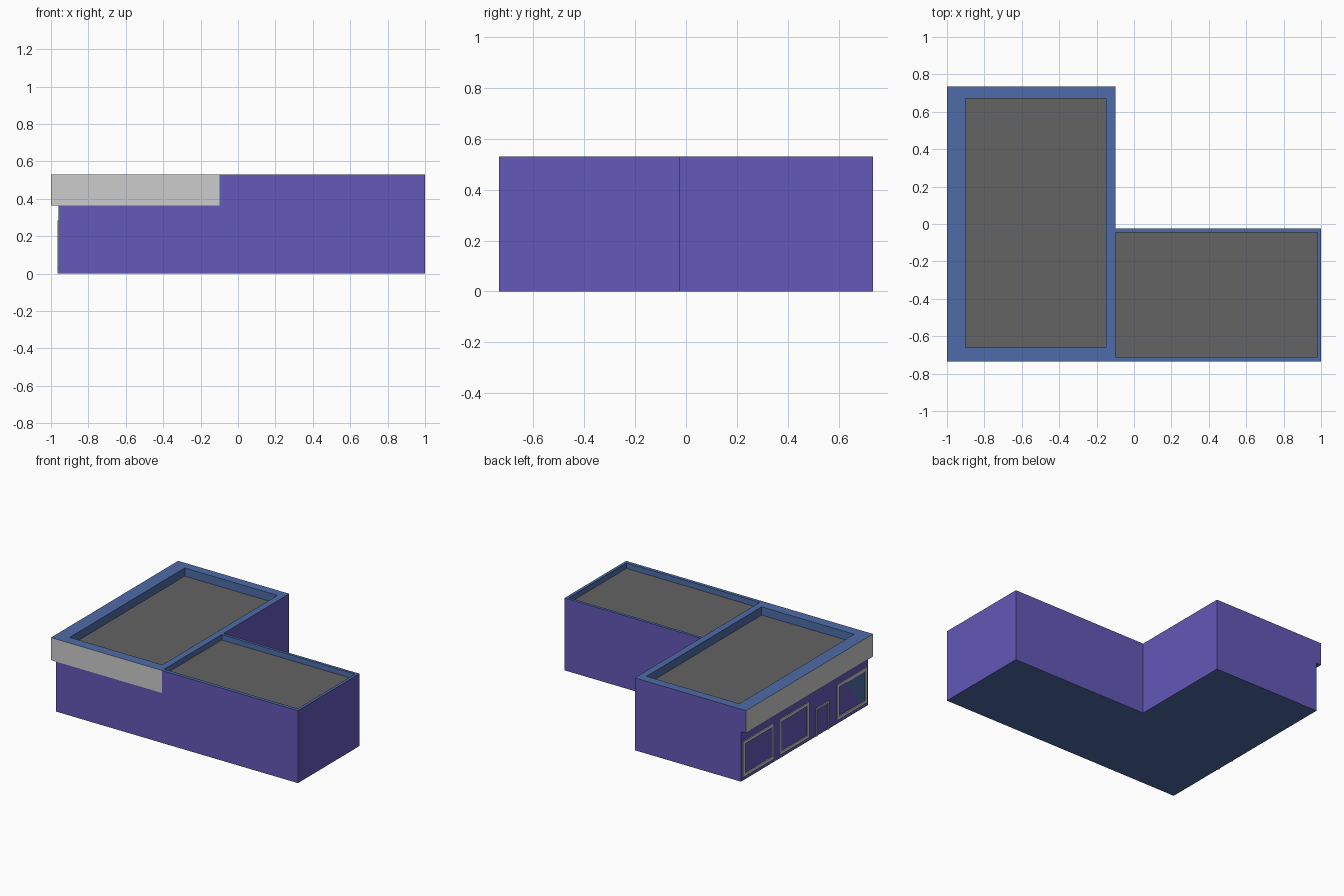
import bpy

if "Cube" in bpy.data.objects:
    bpy.data.objects.remove(bpy.data.objects["Cube"])


def material(name, hex_rgb):
    lin = []
    for i in (0, 2, 4):
        c = int(hex_rgb[i:i + 2], 16) / 255
        lin.append(c / 12.92 if c <= 0.04045 else ((c + 0.055) / 1.055) ** 2.4)
    m = bpy.data.materials.new(name)
    m.diffuse_color = (*lin, 1)
    m.use_nodes = True
    m.node_tree.nodes["Principled BSDF"].inputs["Base Color"].default_value = m.diffuse_color
    return m


PURPLE, BLUE, ROOF, GREY = range(4)
MATS = [material("purple wall", "6358B8"), material("blue trim", "4E6CA8"),
        material("dark grey roof", "636363"), material("light grey", "CCCCCC")]


def build(name, faces):
    """faces: list of (corner points, material index)"""
    verts, polys = [], []
    for pts, _ in faces:
        polys.append(range(len(verts), len(verts) + len(pts)))
        verts += pts
    me = bpy.data.meshes.new(name)
    me.from_pydata(verts, [], [list(p) for p in polys])
    for m in MATS:
        me.materials.append(m)
    for p, (_, mat) in zip(me.polygons, faces):
        p.material_index = mat
    ob = bpy.data.objects.new(name, me)
    bpy.context.collection.objects.link(ob)
    return ob


def sides(pts, z0, z1, mats):
    """Wall quads around a counter-clockwise outline"""
    out = []
    for i, (a, b) in enumerate(zip(pts, pts[1:] + pts[:1])):
        out.append(([(*a, z0), (*b, z0), (*b, z1), (*a, z1)], mats[i]))
    return out


def rect(x0, y0, x1, y1):
    return [(x0, y0), (x1, y0), (x1, y1), (x0, y1)]


def box(x0, y0, z0, x1, y1, z1, mat):
    r = rect(x0, y0, x1, y1)
    return (sides(r, z0, z1, [mat] * 4)
            + [([(*p, z1) for p in r], mat), ([(*p, z0) for p in r[::-1]], mat)])


TOP, EAVE = 0.53, 0.365
YF, YB, YS = -0.735, 0.735, -0.025    # front, back, wing step
XW, XO, XS = -0.96, -1.0, -0.10       # left wall, overhang edge, wing step

# Lower walls with the ground slab
low = [(XW, YF), (1, YF), (1, YS), (XS, YS), (XS, YB), (XW, YB)]
build("lower_walls", sides(low, 0, EAVE, [PURPLE] * 6)
      + [([(*p, 0) for p in low[::-1]], BLUE)])

# Upper walls with grey fascia on the front and left, and the soffit
up = [(XO, YF), (XS, YF), (1, YF), (1, YS), (XS, YS), (XS, YB), (XO, YB)]
build("upper_walls_and_fascia",
      sides(up, EAVE, TOP, [GREY] + [PURPLE] * 5 + [GREY])
      + [([(*p, EAVE) for p in rect(XO, YF, XW, YB)[::-1]], BLUE)])


# Parapet rims and sunken flat roofs
def parapet_roof(name, outer, inner, depth):
    o, n, z = rect(*outer), rect(*inner), TOP - depth
    faces = []
    for i in range(4):
        j = (i + 1) % 4
        if not (i == 3 and outer[0] == inner[0]):
            faces.append(([(*o[i], TOP), (*o[j], TOP), (*n[j], TOP), (*n[i], TOP)], BLUE))
        faces.append(([(*n[i], TOP), (*n[j], TOP), (*n[j], z), (*n[i], z)], BLUE))
    build(name + "_parapet", faces)
    build(name + "_roof", [([(*p, z) for p in n], ROOF)])


parapet_roof("main", (XO, YF, XS, YB), (-0.90, -0.66, -0.15, 0.67), 0.06)
parapet_roof("wing", (XS, YF, 1, YS), (XS, -0.71, 0.98, -0.045), 0.04)


# Window and door frames on the left wall
def frame(name, y0, y1, z0, z1, w, sill=True):
    a, b = XW - 0.006, XW
    f = box(a, y0, z0, b, y0 + w, z1, GREY) + box(a, y1 - w, z0, b, y1, z1, GREY)
    f += box(a, y0 + w, z1 - w, b, y1 - w, z1, GREY)
    if sill:
        f += box(a, y0 + w, z0, b, y1 - w, z0 + w, GREY)
    build(name, f)


for i, (y0, y1) in enumerate([(0.36, 0.715), (-0.05, 0.29), (-0.72, -0.375)]):
    frame("window_frame_%d" % (i + 1), y0, y1, 0.025, 0.285, 0.022)
frame("door_frame", -0.28, -0.13, 0.0, 0.205, 0.012, sill=False)

# Blue corner pane in the front-most window
x = XW - 0.002
build("corner_pane", [([(x, -0.48, 0.263), (x, -0.63, 0.05),
                        (x, -0.698, 0.05), (x, -0.698, 0.263)], BLUE)])
